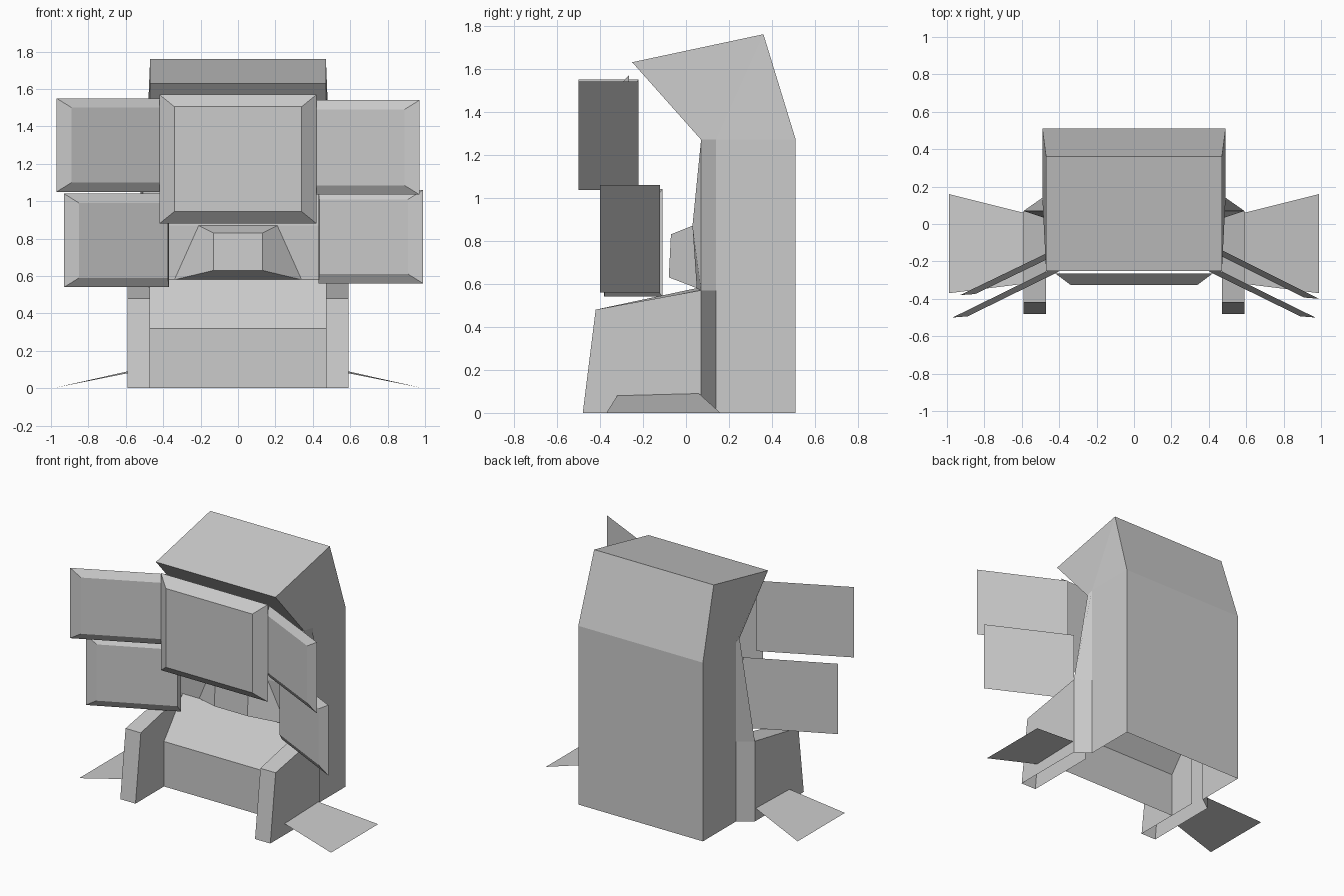
import bpy, bmesh
from mathutils import Vector

cube = bpy.data.objects.get("Cube")
if cube:
    bpy.data.objects.remove(cube)

grey = bpy.data.materials.new("plain_grey")
grey.use_nodes = True
colour = (0.6, 0.6, 0.6, 1)
grey.diffuse_color = colour
grey.node_tree.nodes["Principled BSDF"].inputs["Base Color"].default_value = colour


def build(name, polygons, outward=True):
    """Make one object from polygons given as point lists, welding shared corners."""
    bm = bmesh.new()
    for points in polygons:
        bm.faces.new([bm.verts.new(p) for p in points])
    bmesh.ops.remove_doubles(bm, verts=bm.verts, dist=0.0005)
    if outward:
        bmesh.ops.recalc_face_normals(bm, faces=bm.faces)
    mesh = bpy.data.meshes.new(name)
    bm.to_mesh(mesh)
    bm.free()
    mesh.materials.append(grey)
    obj = bpy.data.objects.new(name, mesh)
    bpy.context.collection.objects.link(obj)
    return obj


def strip(profile):
    """Bands across the width; profile points are (half width, y, z)."""
    return [[(-a[0], *a[1:]), (a[0], *a[1:]), (b[0], *b[1:]), (-b[0], *b[1:])]
            for a, b in zip(profile, profile[1:])]


# Cabinet: hollow shell, open underneath, with an overhanging hood
base_back, back = (0.49, 0.51, 0), (0.49, 0.51, 1.27)
crest, brow = (0.47, 0.36, 1.76), (0.47, -0.25, 1.63)
neck, seam, base_seam = (0.47, 0.07, 1.27), (0.49, 0.14, 1.27), (0.49, 0.14, 0)
ledge, waist = (0.47, 0.05, 0.58), (0.47, 0.03, 0.87)
shell = strip([base_back, back, crest, brow, neck, waist, ledge])
for s in (1, -1):
    for side in ([base_seam, base_back, back, seam], [seam, back, crest],
                 [seam, crest, brow, neck]):
        shell.append([(s * x, y, z) for x, y, z in side])
build("cabinet", shell)

# Desk: upright panel and sloping top between the legs
build("desk", strip([(0.47, -0.16, 0), (0.47, -0.16, 0.32), ledge]))

# Legs with the tapered wings that rise to the neck of the cabinet
for s, label in ((1, "left"), (-1, "right")):
    inner = [(0.47, -0.48, 0), (0.47, -0.42, 0.48), ledge, (0.47, 0.05, 0)]
    outer = [(0.59, y, z) for _, y, z in inner]
    outer[2], outer[3] = (0.59, 0.07, 0.57), (0.59, 0.07, 0)
    parts = [inner, outer,
             [inner[0], inner[1], outer[1], outer[0]],
             [inner[1], inner[2], outer[2], outer[1]],
             [outer[3], outer[2], (0.49, 0.14, 0.57), base_seam],
             [outer[2], neck, seam, (0.49, 0.14, 0.57)],
             [outer[2], waist, neck], [outer[2], ledge, waist]]
    build(label + "_leg", [[(s * x, y, z) for x, y, z in p] for p in parts])

    # Thin sloping floor ramp
    ramp = [(0.59, 0.06, 0.09), (0.59, -0.32, 0.08), (0.99, -0.37, 0), (0.99, 0.16, 0)]
    build(label + "_ramp", [[(s * x, y, z) for x, y, z in ramp[::s]]], False)


def frustum(name, rear, front):
    walls = [[rear[i], rear[i - 1], front[i - 1], front[i]] for i in range(4)]
    return build(name, [rear, front] + walls)


# Tapered mount on the column
frustum("screen_mount",
        [(-0.34, 0.05, 0.58), (0.34, 0.05, 0.58), (0.21, 0.03, 0.87), (-0.21, 0.03, 0.87)],
        [(-0.13, -0.08, 0.63), (0.13, -0.08, 0.63), (0.13, -0.07, 0.83), (-0.13, -0.07, 0.83)])


def screen(name, start, end, low, high, depth, insets, rise):
    """Bevelled slab whose rear runs from start to end in plan."""
    a, b = Vector((*start, 0)), Vector((*end, 0))
    along = (b - a).normalized()
    normal = Vector((along.y, -along.x, 0))
    if normal.y > 0:
        normal.negate()

    def corners(p, q, z0, z1):
        return [(p.x, p.y, z0), (q.x, q.y, z0), (q.x, q.y, z1), (p.x, p.y, z1)]

    shift = normal * depth
    frustum(name, corners(a, b, low, high),
            corners(a + along * insets[0] + shift, b - along * insets[1] + shift,
                    low + rise, high - rise))


# One central screen and two angled screens on each side
screen("center_screen", (-0.42, -0.265), (0.42, -0.265), 0.88, 1.57, 0.06, (0.08, 0.08), 0.065)
for name, start, end, low, high in (
        ("upper_left_screen", (0.40, -0.22), (0.97, -0.5), 1.035, 1.54),
        ("upper_right_screen", (-0.40, -0.22), (-0.97, -0.5), 1.05, 1.55),
        ("lower_left_screen", (0.43, -0.12), (0.99, -0.4), 0.56, 1.06),
        ("lower_right_screen", (-0.37, -0.11), (-0.93, -0.38), 0.54, 1.04)):
    screen(name, start, end, low, high, 0.03, (0.02, 0.075), 0.05)
